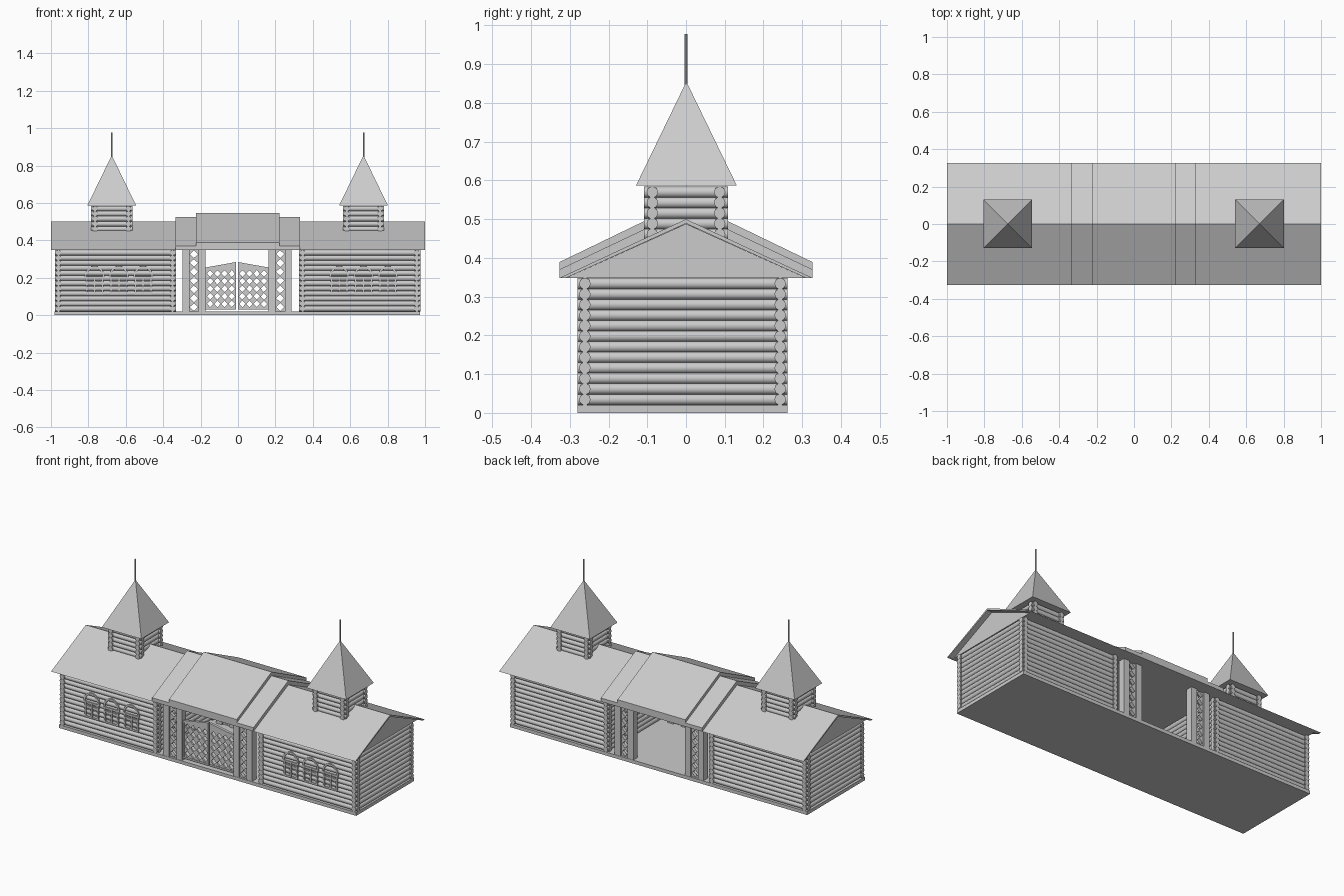
import bpy, bmesh, math
from mathutils import Matrix, Vector

if "Cube" in bpy.data.objects:
    bpy.data.objects.remove(bpy.data.objects["Cube"])


def finish(name, bm):
    bmesh.ops.recalc_face_normals(bm, faces=bm.faces)
    me = bpy.data.meshes.new(name)
    bm.to_mesh(me)
    bm.free()
    ob = bpy.data.objects.new(name, me)
    bpy.context.collection.objects.link(ob)
    return ob


def add_box(bm, x0, x1, y0, y1, z0, z1):
    m = Matrix.Translation(((x0 + x1) / 2, (y0 + y1) / 2, (z0 + z1) / 2))
    bmesh.ops.create_cube(bm, size=1, matrix=m @ Matrix.Diagonal((x1 - x0, y1 - y0, z1 - z0, 1)))


def add_prism(bm, pts, a, b, axis):
    """Extrude a 2D profile: axis 'x' takes (y, z) points, axis 'y' takes (x, z) points."""
    put = (lambda p, t: (t, p[0], p[1])) if axis == 'x' else (lambda p, t: (p[0], t, p[1]))
    r0 = [bm.verts.new(put(p, a)) for p in pts]
    r1 = [bm.verts.new(put(p, b)) for p in pts]
    bm.faces.new(r0)
    bm.faces.new(r1[::-1])
    n = len(pts)
    for i in range(n):
        bm.faces.new((r0[i], r0[(i + 1) % n], r1[(i + 1) % n], r1[i]))


def log_walls(name, cx, cy, hx, hy, z0, count, inset):
    """Four walls of stacked round logs crossing at the corners."""
    bm = bmesh.new()
    for i in range(count):
        z = z0 + 0.0272 * i
        for s in (-1, 1):
            for loc, rot, length in (
                    ((cx, cy + s * (hy - inset), z), Matrix.Rotation(math.pi / 2, 4, 'Y'), 2 * hx),
                    ((cx + s * (hx - inset), cy, z), Matrix.Rotation(math.pi / 2, 4, 'X'), 2 * hy)):
                bmesh.ops.create_cone(bm, cap_ends=True, segments=16, radius1=0.0145, radius2=0.0145,
                                      depth=length, matrix=Matrix.Translation(loc) @ rot)
    for f in bm.faces:
        f.smooth = len(f.verts) == 4
    return finish(name, bm)


def lattice(name, x0, x1, z0, z1, cols, rows, y, thick):
    """Board pierced by a grid of diamond holes."""
    bm = bmesh.new()
    w, h = (x1 - x0) / cols, (z1 - z0) / rows
    for c in range(cols):
        for r in range(rows):
            o = Vector((x0 + (c + .5) * w, y, z0 + (r + .5) * h))
            v = lambda a, b, k=1: bm.verts.new(o + Vector((a * w * k / 2, 0, b * h * k / 2)))
            for a, b in ((1, 1), (-1, 1), (-1, -1), (1, -1)):
                bm.faces.new((v(a, 0, .88), v(a, 0), v(a, b), v(0, b), v(0, b, .88)))
    bmesh.ops.remove_doubles(bm, verts=bm.verts, dist=1e-5)
    ob = finish(name, bm)
    mod = ob.modifiers.new("thickness", 'SOLIDIFY')
    mod.thickness, mod.offset = thick, 0
    return ob


# base slab
bm = bmesh.new()
add_box(bm, -.98, .973, -.28, .262, 0, .02)
finish("base_slab", bm)

# main roof sheet and the gable block beneath it
bm = bmesh.new()
add_prism(bm, [(-.327, .348), (0, .5), (.327, .348), (.31, .348), (0, .489), (-.31, .348)], -1, 1, 'x')
finish("main_roof", bm)
bm = bmesh.new()
add_prism(bm, [(-.31, .348), (0, .488), (.31, .348)], -.972, .968, 'x')
finish("gable_block", bm)

# raised roof steps over the gateway
for name, x, eave, ridge in (("step_roof", .333, .37, .525), ("gateway_roof", .223, .389, .547)):
    bm = bmesh.new()
    add_prism(bm, [(-.327, .348), (-.327, eave), (0, ridge), (.327, eave), (.327, .348)], -x - .002, x - .002, 'x')
    finish(name, bm)

for side, cx, tx in (("left", -.655, -.675), ("right", .651, .671)):
    # log house and roof turret
    log_walls(side + "_house_logs", cx, -.009, .324, .271, .0345, 12, .019)
    log_walls(side + "_turret_logs", tx, 0, .11, .108, .461, 5, .021)
    # turret pyramid and mast
    bm = bmesh.new()
    bmesh.ops.create_cone(bm, cap_ends=True, segments=4, radius1=.13 * math.sqrt(2), radius2=0, depth=.268,
                          matrix=Matrix.Translation((tx, .001, .721)) @ Matrix.Rotation(math.pi / 4, 4, 'Z'))
    finish(side + "_turret_roof", bm)
    bm = bmesh.new()
    bmesh.ops.create_cone(bm, cap_ends=True, segments=8, radius1=.004, radius2=.004, depth=.138,
                          matrix=Matrix.Translation((tx, 0, .909)))
    finish(side + "_mast", bm)

    # arched windows, front only
    bm = bmesh.new()
    for k in (-1, 0, 1):
        wx = (-.637 if side == "left" else .671) + k * .13
        add_box(bm, wx - .044, wx + .044, -.27, -.255, .115, .205)       # pane
        for a, b in ((-.047, -.037), (-.005, .005), (.037, .047)):       # jambs and mullion
            add_box(bm, wx + a, wx + b, -.28, -.255, .115, .205)
        for a, b in ((.11, .12), (.175, .182)):                          # sill and transom
            add_box(bm, wx - .047, wx + .047, -.279, -.255, a, b)
        arc = [math.pi * i / 12 for i in range(13)]
        ring = [(wx + .053 * math.cos(t), .205 + .058 * math.sin(t)) for t in arc]
        ring += [(wx + .043 * math.cos(t), .205 + .047 * math.sin(t)) for t in reversed(arc)]
        add_prism(bm, ring, -.28, -.25, 'y')                             # arch hood
        add_box(bm, wx - .053, wx + .053, -.28, -.255, .198, .206)
    finish(side + "_windows", bm)

    # gateway posts with pierced panels, front and back
    s = -1 if side == "left" else 1
    for place, y in (("front", -.258), ("back", .24)):
        bm = bmesh.new()
        for a, b in ((.169, .206), (.255, .292)):
            xs = sorted((s * a - .005, s * b - .005))
            add_box(bm, *xs, y - .02, y + .02, .02, .35)
        finish(f"{side}_{place}_posts", bm)
        xs = sorted((s * .206 - .005, s * .255 - .005))
        lattice(f"{side}_{place}_post_panel", *xs, .02, .35, 1, 7, y, .02)

    # gate leaf: frame with sloping top, pierced panel
    X = lambda d: s * d - .005
    bm = bmesh.new()
    add_prism(bm, [(X(.005), .243), (X(.169), .243), (X(.169), .255), (X(.005), .284)], -.266, -.25, 'y')
    for a, b, z0, z1 in ((.005, .009, .03, .243), (.163, .169, .03, .243), (.005, .169, .03, .04)):
        add_box(bm, *sorted((X(a), X(b))), -.266, -.25, z0, z1)
    finish(side + "_gate_frame", bm)
    lattice(side + "_gate_panel", *sorted((X(.009), X(.163))), .04, .243, 4, 5, -.258, .01)
